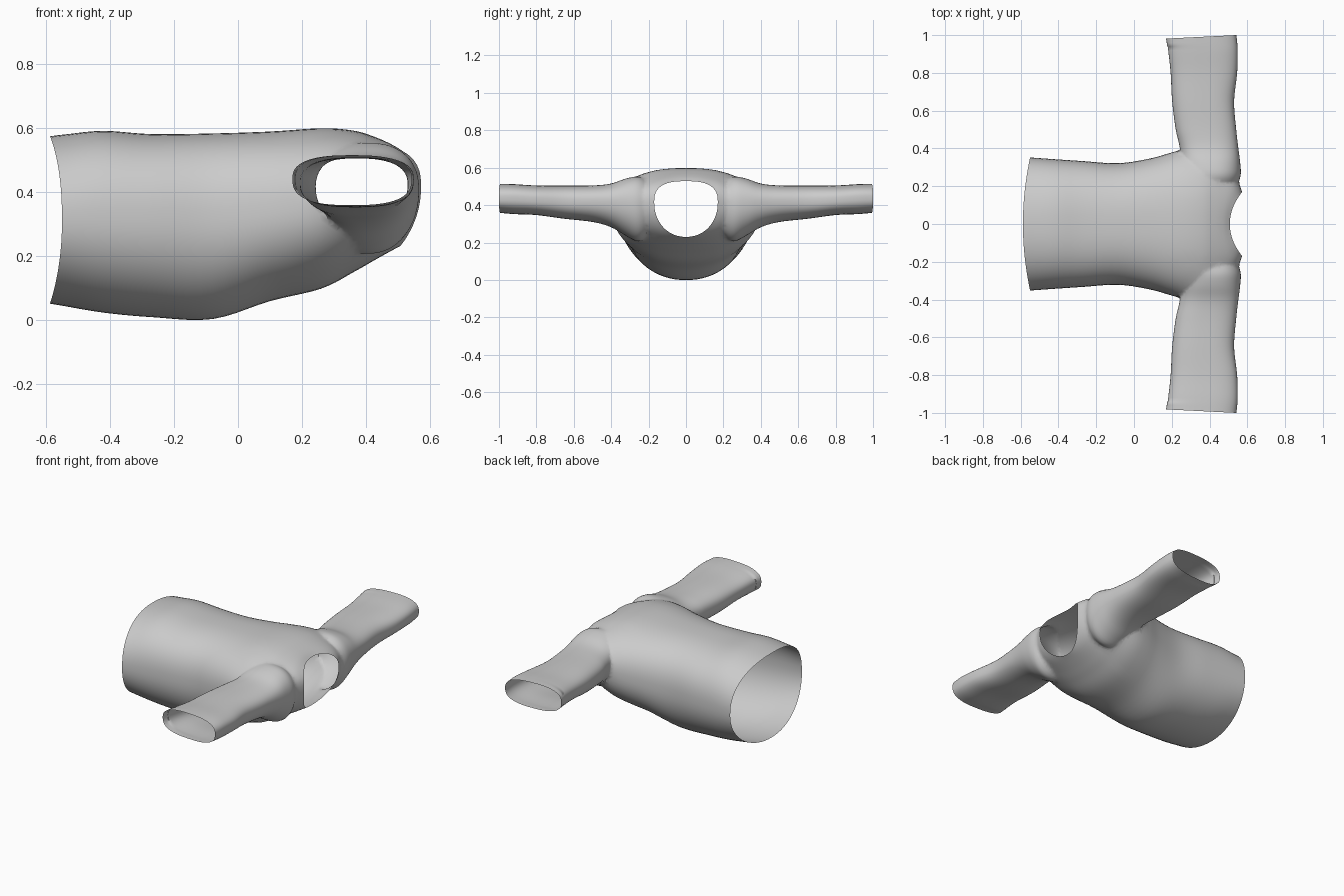
import bpy, bmesh
from math import cos, sin, pi, copysign
from mathutils import Vector

if "Cube" in bpy.data.objects:
    bpy.data.objects.remove(bpy.data.objects["Cube"])

SIDES = 72
cap_centres = []


def spline(rows, steps):
    """Smoothly interpolate section parameters (Catmull-Rom)."""
    out = []
    for i in range(len(rows) - 1):
        p0, p1, p2, p3 = (rows[max(i - 1, 0)], rows[i], rows[i + 1],
                          rows[min(i + 2, len(rows) - 1)])
        for k in range(steps):
            t = k / steps
            out.append([0.5 * (2 * b + (c - a) * t + (2 * a - 5 * b + 4 * c - d) * t * t
                               + (3 * b - a - 3 * c + d) * t ** 3)
                        for a, b, c, d in zip(p0, p1, p2, p3)])
    return out + [list(rows[-1])]


def ring(row, place):
    """Rounded section: position, bow, side centre, half width, low, high, middle, roundness."""
    pos, bow, ca, ha, lo, hi, mid, n_low, n_high = row
    pts = []
    for i in range(SIDES):
        c, s = cos(2 * pi * i / SIDES), sin(2 * pi * i / SIDES)
        n = n_high if s > 0 else n_low
        a = copysign(abs(c) ** (2 / n), c)
        b = copysign(abs(s) ** (2 / n), s)
        pts.append(place(pos + bow * a * a, ca + ha * a,
                         mid + b * ((hi - mid) if s > 0 else (mid - lo))))
    return pts


def loft(name, rows, place, steps=5):
    bm = bmesh.new()
    rings = [[bm.verts.new(p) for p in ring(r, place)] for r in spline(rows, steps)]
    for r0, r1 in zip(rings, rings[1:]):
        for i in range(SIDES):
            j = (i + 1) % SIDES
            bm.faces.new((r0[i], r0[j], r1[j], r1[i]))
    # temporary fan caps, removed after joining
    for r in (rings[0], rings[-1]):
        centre = sum((v.co for v in r), Vector()) / SIDES
        cap_centres.append(centre)
        cv = bm.verts.new(centre)
        for i in range(SIDES):
            bm.faces.new((r[i], r[(i + 1) % SIDES], cv))
    bmesh.ops.recalc_face_normals(bm, faces=bm.faces[:])
    me = bpy.data.meshes.new(name)
    bm.to_mesh(me)
    bm.free()
    ob = bpy.data.objects.new(name, me)
    bpy.context.collection.objects.link(ob)
    return ob


# torso from hem to neckline
torso = [
    (-0.588, 0.038, 0, 0.352, 0.050, 0.573, 0.31, 2.1, 2.3),
    (-0.54, 0.020, 0, 0.350, 0.042, 0.579, 0.31, 2.1, 2.3),
    (-0.42, 0, 0, 0.343, 0.022, 0.590, 0.31, 2.1, 2.4),
    (-0.27, 0, 0, 0.333, 0.008, 0.580, 0.31, 2.1, 2.5),
    (-0.08, 0, 0, 0.322, 0.002, 0.582, 0.31, 2.1, 2.5),
    (0.10, 0, 0, 0.350, 0.058, 0.588, 0.33, 2.1, 2.5),
    (0.26, 0, 0, 0.395, 0.097, 0.598, 0.36, 2.1, 2.4),
    (0.36, 0.01, 0, 0.385, 0.148, 0.591, 0.38, 2.1, 2.4),
    (0.425, 0.03, 0, 0.335, 0.185, 0.572, 0.40, 2.1, 2.4),
    (0.475, 0.065, 0, 0.250, 0.213, 0.550, 0.41, 2.1, 2.5),
    (0.507, 0.065, 0, 0.170, 0.230, 0.528, 0.415, 2.1, 2.7),
]
shirt = loft("shirt", torso, lambda p, a, b: Vector((p, a, b)))

# sleeves from inside the shoulder to the cuff
sleeve = [
    (0.16, 0, 0.42, 0.080, 0.30, 0.480, 0.40, 2.2, 2.3),
    (0.24, 0, 0.412, 0.150, 0.205, 0.550, 0.40, 2.1, 2.3),
    (0.32, 0, 0.405, 0.158, 0.235, 0.543, 0.41, 2.1, 2.4),
    (0.40, 0, 0.398, 0.155, 0.282, 0.515, 0.42, 2.2, 2.4),
    (0.50, 0, 0.381, 0.160, 0.310, 0.505, 0.42, 2.3, 2.5),
    (0.65, 0, 0.366, 0.164, 0.327, 0.504, 0.42, 2.4, 2.6),
    (0.80, 0, 0.370, 0.176, 0.347, 0.505, 0.43, 2.6, 2.6),
    (0.92, 0, 0.365, 0.184, 0.352, 0.512, 0.44, 2.7, 2.6),
    (1.00, 0, 0.356, 0.186, 0.358, 0.514, 0.44, 2.7, 2.6),
]


def place_sleeve(side):
    # the cuff leans slightly toward the hem side
    return lambda p, a, b: Vector((a, side * (p - (0.05 * (0.542 - a) if p > 0.95 else 0)), b))


bpy.context.view_layer.objects.active = shirt
for side in (1, -1):
    part = loft("sleeve", sleeve, place_sleeve(side))
    mod = shirt.modifiers.new("join", 'BOOLEAN')
    mod.operation = 'UNION'
    mod.solver = 'EXACT'
    mod.object = part
    bpy.ops.object.modifier_apply(modifier=mod.name)
    bpy.data.objects.remove(part)

# open hem, neck and cuffs, then soften the armhole seams
bm = bmesh.new()
bm.from_mesh(shirt.data)
caps = [v for v in bm.verts if any((v.co - c).length < 1e-4 for c in cap_centres)]
bmesh.ops.delete(bm, geom=caps, context='VERTS')
bmesh.ops.remove_doubles(bm, verts=bm.verts[:], dist=0.001)
for _ in range(4):
    seam = [v for v in bm.verts if 0.19 < abs(v.co.y) < 0.46 and v.co.x > 0.2
            and not v.is_boundary]
    bmesh.ops.smooth_vert(bm, verts=seam, factor=0.5, use_axis_x=True,
                          use_axis_y=True, use_axis_z=True)
bm.to_mesh(shirt.data)
bm.free()
shirt.data.update()

shirt.select_set(True)
bpy.ops.object.shade_smooth_by_angle(angle=1.0)
